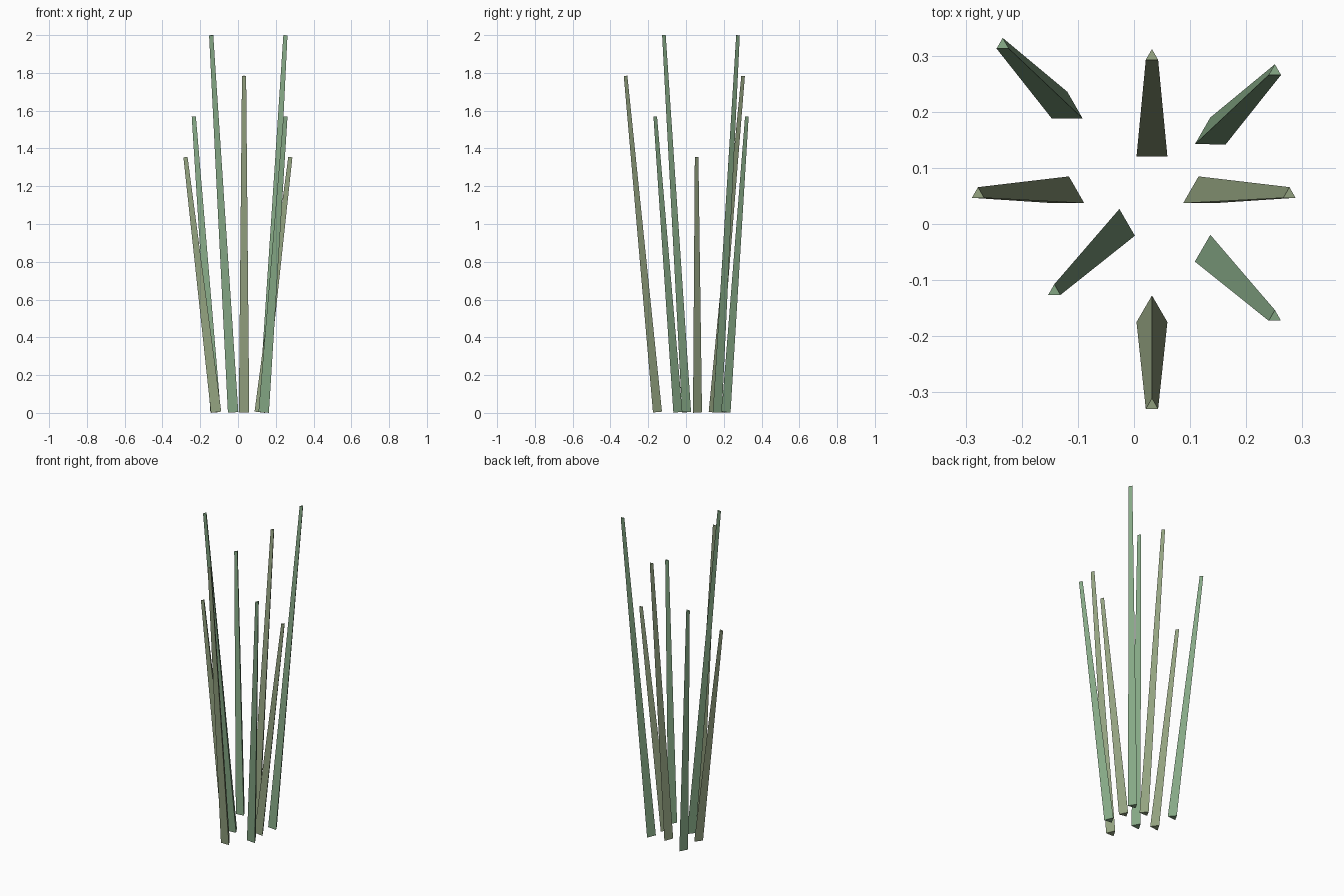
import bpy, bmesh, math
from mathutils import Vector

if "Cube" in bpy.data.objects:
    bpy.data.objects.remove(bpy.data.objects["Cube"])


def material(name, rgb):
    m = bpy.data.materials.new(name)
    m.diffuse_color = (*rgb, 1)
    m.use_nodes = True
    m.node_tree.nodes["Principled BSDF"].inputs["Base Color"].default_value = m.diffuse_color
    return m


green = material("leaf_green", (0.24, 0.40, 0.24))
olive = material("leaf_olive", (0.30, 0.37, 0.22))

R_BASE, R_TIP, Z_BASE = 0.0318, 0.0127, 0.0036


def blade(name, base, tip, mat):
    """Tapered three-sided blade, leaning from base to tip."""
    a, b = Vector((*base, Z_BASE)), Vector(tip)
    lean = Vector((0, 0, 1)).rotation_difference(b - a)
    bm = bmesh.new()
    rings = []
    for centre, r in ((a, R_BASE), (b, R_TIP)):
        ring = []
        for k in range(3):
            t = math.radians(90 + 120 * k)
            ring.append(bm.verts.new(centre + lean @ Vector((r * math.cos(t), r * math.sin(t), 0))))
        rings.append(ring)
    low, high = rings
    for k in range(3):
        n = (k + 1) % 3
        bm.faces.new((low[k], low[n], high[n], high[k]))
    bm.faces.new(low[::-1])
    bm.faces.new(high)
    me = bpy.data.meshes.new(name)
    bm.to_mesh(me)
    bm.free()
    me.materials.append(mat)
    ob = bpy.data.objects.new(name, me)
    bpy.context.collection.objects.link(ob)


# Ring of grass blades fanning outward
blade("blade_right", (0.115, 0.053), (0.277, 0.053, 1.354), olive)
blade("blade_back_right", (0.136, 0.158), (0.251, 0.272, 1.999), green)
blade("blade_back", (0.032, 0.136), (0.032, 0.299, 1.784), olive)
blade("blade_back_left", (-0.119, 0.204), (-0.234, 0.319, 1.569), green)
blade("blade_left", (-0.116, 0.053), (-0.278, 0.053, 1.354), olive)
blade("blade_front_left", (-0.026, -0.005), (-0.142, -0.120, 1.999), green)
blade("blade_front", (0.032, -0.159), (0.032, -0.323, 1.784), olive)
blade("blade_front_right", (0.136, -0.051), (0.251, -0.166, 1.569), green)
